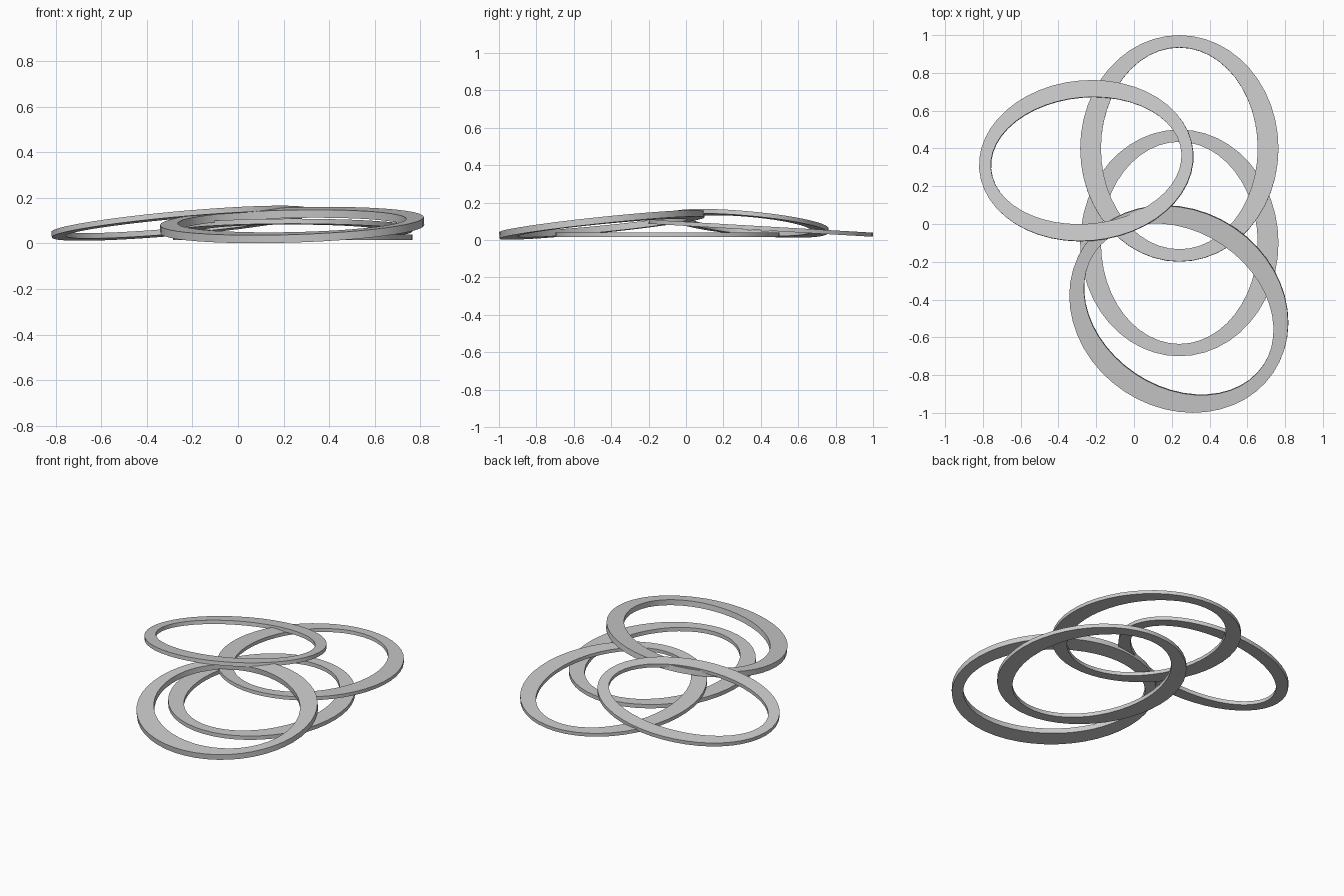
import bpy, bmesh, math
from mathutils import Matrix, Vector

if "Cube" in bpy.data.objects:
    bpy.data.objects.remove(bpy.data.objects["Cube"])

SEG = 48


def ring(name, center, outer, inner, thick, spin=0.0, slope=(0, 0)):
    """Flat elliptical band, long axis along local y, spun then tilted to a slope."""
    bm = bmesh.new()
    loops = []
    for (rx, ry), z in ((outer, -0.5), (outer, 0.5), (inner, 0.5), (inner, -0.5)):
        loops.append([bm.verts.new((rx * math.cos(a), ry * math.sin(a), z * thick))
                      for a in (2 * math.pi * i / SEG for i in range(SEG))])
    for k in range(4):
        a, b = loops[k], loops[(k + 1) % 4]
        for i in range(SEG):
            j = (i + 1) % SEG
            bm.faces.new((a[i], a[j], b[j], b[i]))
    bmesh.ops.recalc_face_normals(bm, faces=bm.faces)
    mesh = bpy.data.meshes.new(name)
    bm.to_mesh(mesh)
    bm.free()
    obj = bpy.data.objects.new(name, mesh)
    bpy.context.collection.objects.link(obj)
    normal = Vector((-slope[0], -slope[1], 1))
    tilt = Vector((0, 0, 1)).rotation_difference(normal).to_matrix().to_4x4()
    obj.matrix_world = (Matrix.Translation(center) @ tilt
                        @ Matrix.Rotation(math.radians(spin), 4, 'Z'))
    bpy.context.view_layer.objects.active = obj
    obj.select_set(True)
    bpy.ops.object.shade_smooth_by_angle(angle=math.radians(30))
    obj.select_set(False)
    return obj


BIG_OUT, BIG_IN = (0.525, 0.60), (0.415, 0.535)

# Ring lying flat at the bottom
ring("flat_ring", (0.24, -0.10, 0.028), BIG_OUT, BIG_IN, 0.025)
# Ring at the back, leaning slightly on the flat one
ring("back_ring", (0.24, 0.40, 0.063), BIG_OUT, BIG_IN, 0.022, slope=(0, -0.058))
# Thicker ring at the front, turned and leaning
ring("front_ring", (0.2375, -0.45, 0.081), (0.525, 0.603), (0.415, 0.537), 0.035,
     spin=56, slope=(0.044, 0.11))
# Narrower ring at the left, resting on top
ring("left_ring", (-0.2525, 0.335, 0.089), (0.427, 0.57), (0.337, 0.508), 0.024,
     spin=-85.5, slope=(0.093, -0.097))
